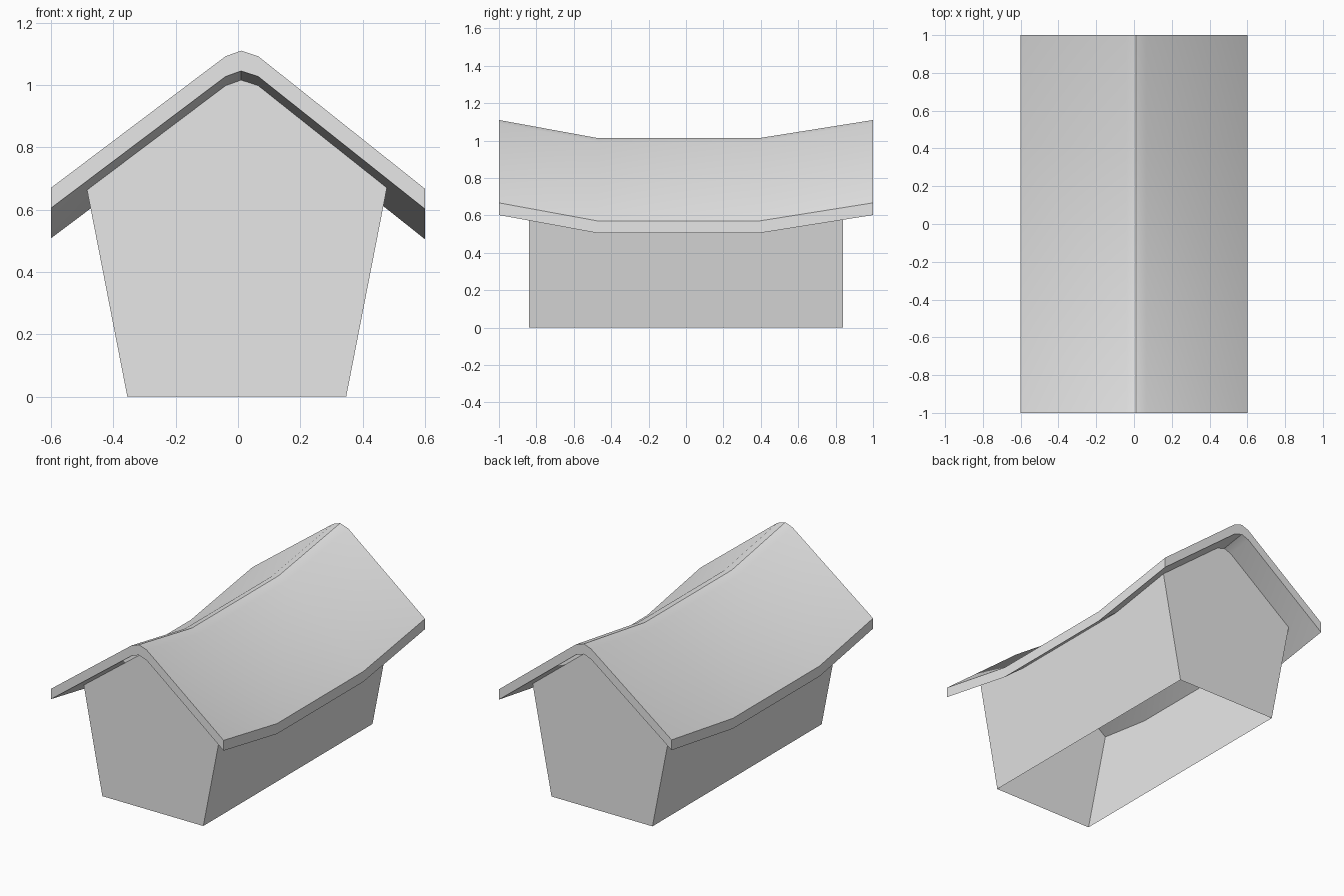
import bpy, bmesh
from math import radians
from mathutils import Vector

cube = bpy.data.objects.get("Cube")
if cube:
    bpy.data.objects.remove(cube, do_unlink=True)

grey = bpy.data.materials.new("plain_grey")
grey.use_nodes = True
grey.diffuse_color = (0.8, 0.8, 0.8, 1)
grey.node_tree.nodes["Principled BSDF"].inputs["Base Color"].default_value = (0.8, 0.8, 0.8, 1)

# Roof underside outline (x, z) at the gable ends, and its sag along y
UNDER = [(-0.6, 0.605), (-0.04, 1.027), (0.01, 1.045), (0.065, 1.027), (0.6, 0.602)]
THICK = 0.065
SAG = [(-1, 0), (-0.47, -0.097), (0.39, -0.097), (1, 0)]
END = 0.84


def interp(points, t):
    for (a, fa), (b, fb) in zip(points, points[1:]):
        if t <= b:
            return fa + (fb - fa) * (t - a) / (b - a)
    return points[-1][1]


def finish(bm, name):
    mesh = bpy.data.meshes.new(name)
    bm.to_mesh(mesh)
    bm.free()
    mesh.materials.append(grey)
    obj = bpy.data.objects.new(name, mesh)
    bpy.context.collection.objects.link(obj)
    return obj


# Roof: a bent slab lofted through the sag stations
bm = bmesh.new()
outline = UNDER + [(x, z + THICK) for x, z in reversed(UNDER)]
rings = [[bm.verts.new((x, y, z + drop)) for x, z in outline] for y, drop in SAG]
n = len(outline)
for a, b in zip(rings, rings[1:]):
    for i in range(n):
        j = (i + 1) % n
        bm.faces.new((a[i], a[j], b[j], b[i]))
for ring in (rings[0], rings[-1]):
    for i in range(len(UNDER) - 1):
        bm.faces.new((ring[i], ring[i + 1], ring[n - 2 - i], ring[n - 1 - i]))
bmesh.ops.recalc_face_normals(bm, faces=bm.faces)
roof = finish(bm, "roof")
bpy.ops.object.select_all(action='DESELECT')
roof.select_set(True)
bpy.context.view_layer.objects.active = roof
bpy.ops.object.shade_smooth_by_angle(angle=radians(30))


# Walls: two leaning sides and two gables, open below, meeting the roof
def wall_top(foot, lean, y):
    z = 0.6
    for _ in range(30):
        z = interp(UNDER, foot + lean * z) + interp(SAG, y) + 0.004
    return foot + lean * z, z


bm = bmesh.new()
stations = [-END, -0.47, 0.39, END]
sides = []
for foot, lean in ((-0.355, -0.195), (0.347, 0.195)):
    feet = [bm.verts.new((foot, y, 0)) for y in stations]
    tops = []
    for y in stations:
        x, z = wall_top(foot, lean, y)
        tops.append(bm.verts.new((x, y, z)))
    bm.faces.new(feet + tops[::-1])
    sides.append((feet, tops))
(left_feet, left_tops), (right_feet, right_tops) = sides
for end in (0, -1):
    y = stations[end]
    peak = [bm.verts.new((x, y, z + interp(SAG, y) + 0.004)) for x, z in UNDER[1:-1]]
    bm.faces.new([right_feet[end], left_feet[end], left_tops[end]] + peak + [right_tops[end]])
bm.normal_update()
centre = Vector((0, 0, 0.4))
for face in bm.faces:
    if face.normal.dot(face.calc_center_median() - centre) < 0:
        face.normal_flip()
finish(bm, "walls")
